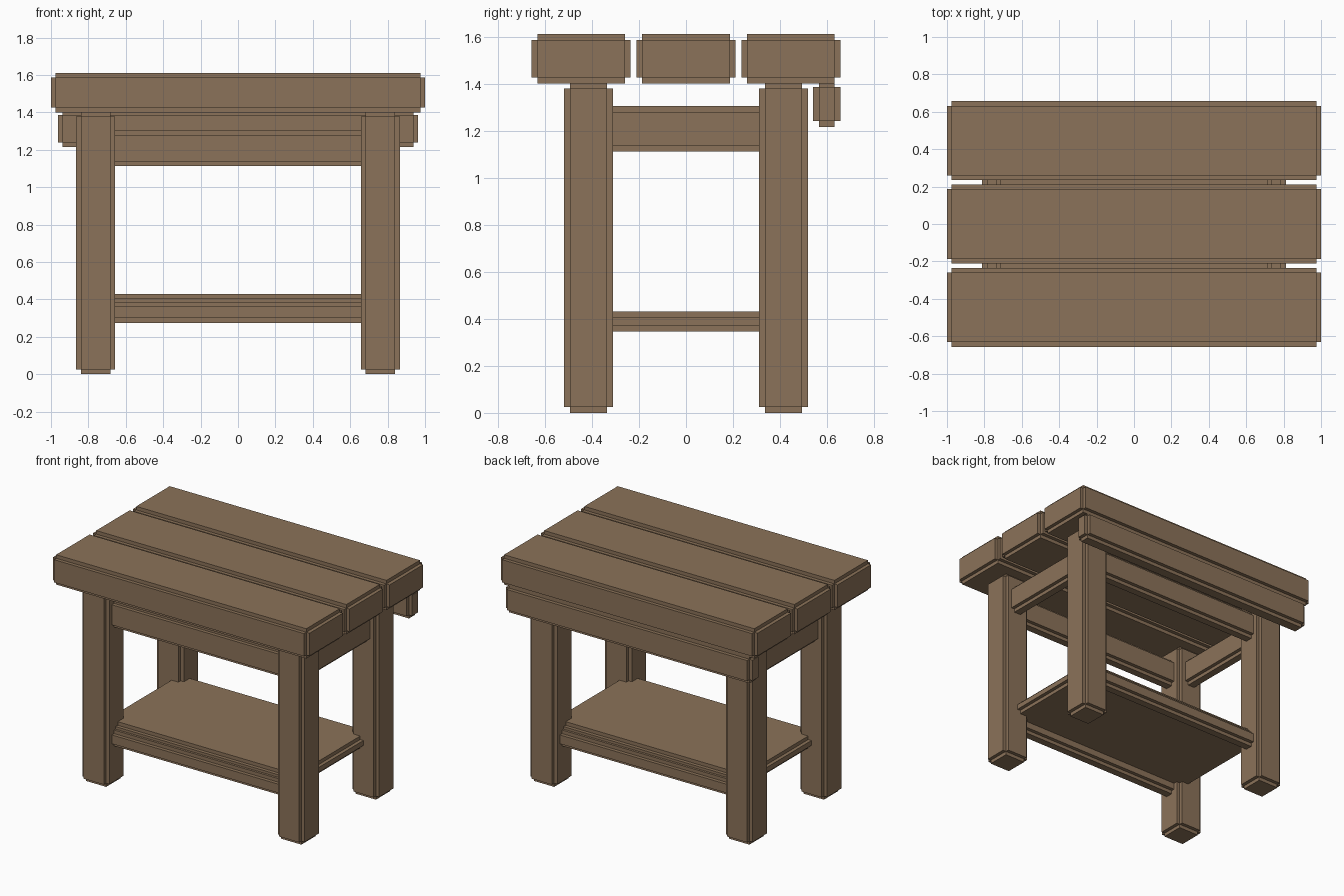
import bpy, bmesh

if "Cube" in bpy.data.objects:
    bpy.data.objects.remove(bpy.data.objects["Cube"])

STEP = 0.025  # size of the square notch along every edge

wood = bpy.data.materials.new("wood")
wood.diffuse_color = (0.26, 0.17, 0.10, 1)
wood.use_nodes = True
wood.node_tree.nodes["Principled BSDF"].inputs["Base Color"].default_value = wood.diffuse_color


def beam(name, x, y, z):
    """Box over the given (min, max) ranges with a square notch along each edge."""
    bm = bmesh.new()
    bmesh.ops.create_cube(bm, size=1)
    for v in bm.verts:
        for i, (lo, hi) in enumerate((x, y, z)):
            v.co[i] = (lo + hi) / 2 + (1 if v.co[i] > 0 else -1) * ((hi - lo) / 2 - STEP)
    # push every side of the core outwards on its own
    bm.normal_update()
    caps = bmesh.ops.extrude_discrete_faces(bm, faces=bm.faces[:])["faces"]
    for f in caps:
        offset = f.normal * STEP
        bmesh.ops.translate(bm, verts=f.verts[:], vec=offset)
    bmesh.ops.remove_doubles(bm, verts=bm.verts[:], dist=0.0001)
    bmesh.ops.recalc_face_normals(bm, faces=bm.faces[:])
    mesh = bpy.data.meshes.new(name)
    bm.to_mesh(mesh)
    bm.free()
    mesh.materials.append(wood)
    obj = bpy.data.objects.new(name, mesh)
    bpy.context.collection.objects.link(obj)
    return obj


def around(centre, half):
    return (centre - half, centre + half)


LEG_X, LEG_Y = 0.761, 0.415

# three top planks
for name, y in (("front", -0.446), ("middle", 0), ("back", 0.446)):
    beam(name + "_top_plank", (-1, 1), around(y, 0.211), (1.4, 1.61))

# four legs
for side, sx in (("left", -1), ("right", 1)):
    for end, sy in (("front", -1), ("back", 1)):
        beam(f"{end}_{side}_leg", around(sx * LEG_X, 0.104), around(sy * LEG_Y, 0.104), (0, 1.403))

# long aprons and lower stretchers
for end, sy in (("front", -1), ("back", 1)):
    beam(end + "_apron", (-0.73, 0.73), around(sy * LEG_Y, 0.051), (1.112, 1.304))
    beam(end + "_stretcher", (-0.73, 0.73), around(sy * LEG_Y, 0.051), (0.275, 0.387))

# short side aprons
for side, sx in (("left", -1), ("right", 1)):
    beam(side + "_apron", around(sx * LEG_X, 0.051), (-0.39, 0.39), (1.112, 1.304))

# shelf resting on the stretchers
beam("shelf", (-0.76, 0.76), (-0.425, 0.425), (0.345, 0.43))

# rail hung under the back edge of the top
beam("back_rail", (-0.962, 0.962), (0.54, 0.657), (1.215, 1.41))
